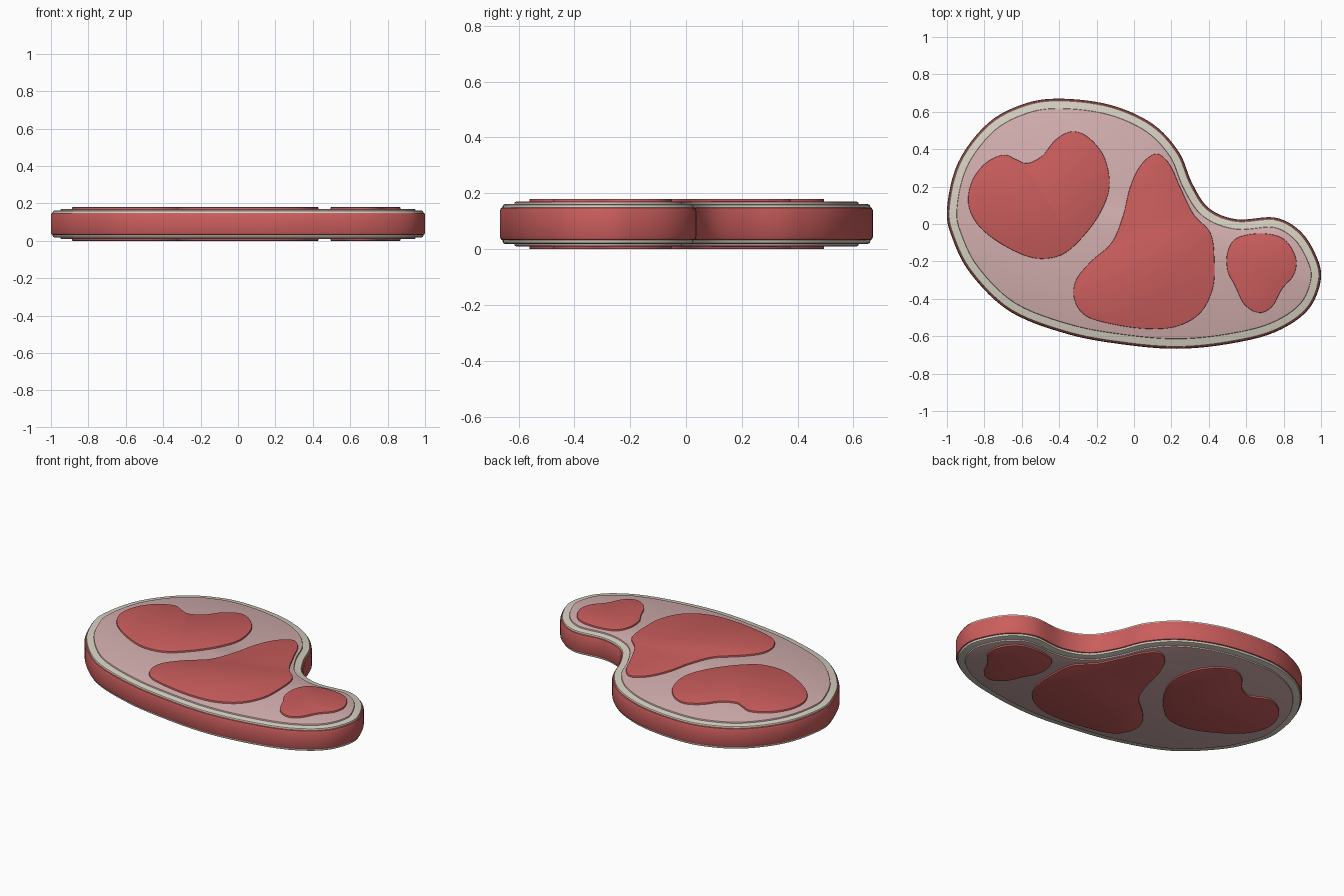
import bpy, bmesh
from mathutils import Vector

if "Cube" in bpy.data.objects:
    bpy.data.objects.remove(bpy.data.objects["Cube"])


def material(name, rgb):
    m = bpy.data.materials.new(name)
    m.diffuse_color = (*rgb, 1)
    m.use_nodes = True
    m.node_tree.nodes["Principled BSDF"].inputs["Base Color"].default_value = m.diffuse_color
    return m


RED = material("meat_red", (0.60, 0.11, 0.11))
PINK = material("meat_pink", (0.66, 0.43, 0.43))
CREAM = material("fat_cream", (0.68, 0.64, 0.54))


def smooth_loop(pts, steps=6):
    """Closed Catmull-Rom curve through the points, counter-clockwise."""
    p = [Vector(q) for q in pts]
    n, out = len(p), []
    for i in range(n):
        a, b, c, d = p[i - 1], p[i], p[(i + 1) % n], p[(i + 2) % n]
        for k in range(steps):
            t = k / steps
            out.append(0.5 * (2 * b + (c - a) * t + (2 * a - 5 * b + 4 * c - d) * t * t
                              + (3 * b - a - 3 * c + d) * t ** 3))
    return out[::-1]


def inset(loop, d):
    n, out = len(loop), []
    for i in range(n):
        t = (loop[(i + 1) % n] - loop[i - 1]).normalized()
        out.append(loop[i] + Vector((-t.y, t.x)) * d)
    return out


def slab(name, loop, z0, z1, r, mat):
    """Flat slab of the outline with softened top and bottom edges."""
    profile = [(z0, r), (z0 + 0.3 * r, 0.3 * r), (z0 + r, 0),
               (z1 - r, 0), (z1 - 0.3 * r, 0.3 * r), (z1, r)]
    bm = bmesh.new()
    rings = [[bm.verts.new((q.x, q.y, z)) for q in inset(loop, d)] for z, d in profile]
    n = len(loop)
    for lo, hi in zip(rings, rings[1:]):
        for i in range(n):
            j = (i + 1) % n
            bm.faces.new((lo[i], lo[j], hi[j], hi[i]))
    bm.faces.new(rings[0][::-1])
    bm.faces.new(rings[-1])
    me = bpy.data.meshes.new(name)
    bm.to_mesh(me)
    bm.free()
    me.materials.append(mat)
    ob = bpy.data.objects.new(name, me)
    bpy.context.collection.objects.link(ob)
    bpy.ops.object.select_all(action='DESELECT')
    ob.select_set(True)
    bpy.context.view_layer.objects.active = ob
    bpy.ops.object.shade_smooth_by_angle(angle=0.6)
    return ob


# Steak outline, clockwise from the left side
outline = smooth_loop([
    (-1, .08), (-.94, .33), (-.78, .54), (-.58, .645), (-.38, .67), (-.12, .635),
    (.10, .535), (.24, .385), (.31, .22), (.40, .085), (.55, .025), (.75, .035),
    (.88, -.03), (.965, -.15), (1, -.29), (.93, -.46), (.75, -.58), (.5, -.642),
    (.23, -.667), (-.05, -.645), (-.35, -.59), (-.66, -.47), (-.87, -.27), (-.97, -.08)])

# Outer red rim, cream fat ring and pink core, each standing a little prouder
slab("steak_body", outline, 0.03, 0.152, 0.015, RED)
slab("fat_layer", inset(outline, 0.010), 0.019, 0.161, 0.008, CREAM)
slab("pink_core", inset(outline, 0.052), 0.010, 0.170, 0.006, PINK)

# Red lean patches that show on both faces
patches = {
    "lean_patch_left": [
        (-.885, .10), (-.87, .22), (-.80, .32), (-.70, .37), (-.63, .345), (-.57, .325),
        (-.49, .365), (-.42, .45), (-.33, .495), (-.24, .46), (-.16, .36), (-.13, .22),
        (-.16, .10), (-.24, -.03), (-.36, -.15), (-.47, -.185), (-.58, -.17),
        (-.72, -.10), (-.83, -.01)],
    "lean_patch_middle": [
        (.12, .375), (.19, .32), (.25, .19), (.32, .05), (.41, -.05), (.43, -.20),
        (.42, -.35), (.35, -.48), (.22, -.55), (.06, -.56), (-.12, -.535), (-.26, -.49),
        (-.32, -.40), (-.31, -.30), (-.23, -.20), (-.12, -.10), (-.06, .04),
        (-.02, .20), (.04, .32)],
    "lean_patch_right": [
        (.68, -.05), (.80, -.08), (.865, -.18), (.855, -.27), (.79, -.35), (.74, -.44),
        (.67, -.475), (.59, -.43), (.54, -.33), (.50, -.25), (.50, -.15), (.55, -.075)],
}
for name, pts in patches.items():
    slab(name, smooth_loop(pts), 0.0, 0.18, 0.004, RED)
